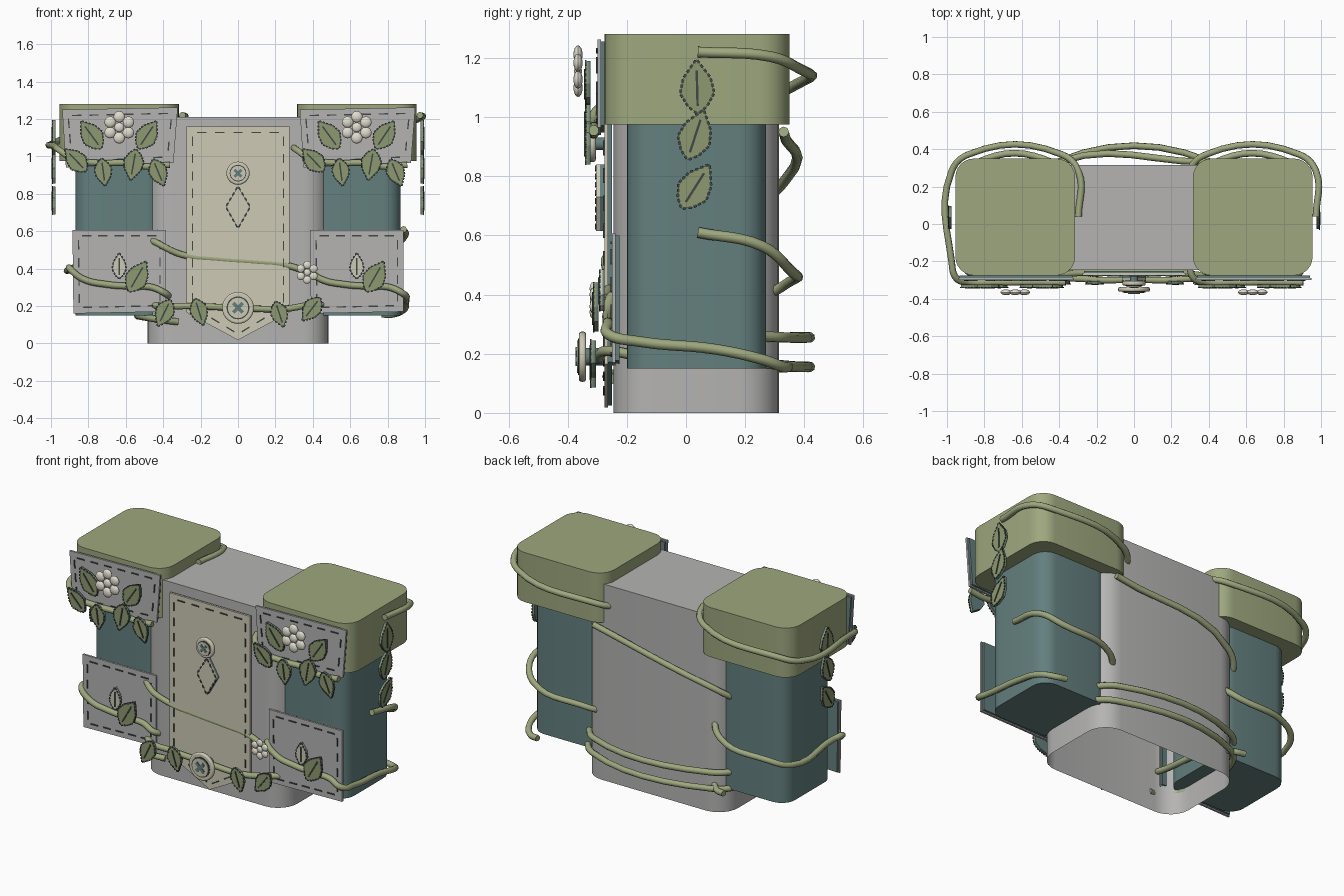
import bpy, bmesh, math
from mathutils import Matrix, Vector

if "Cube" in bpy.data.objects:
    bpy.data.objects.remove(bpy.data.objects["Cube"])


def material(name, r, g, b):
    m = bpy.data.materials.new(name)
    m.diffuse_color = (r, g, b, 1)
    m.use_nodes = True
    m.node_tree.nodes["Principled BSDF"].inputs["Base Color"].default_value = m.diffuse_color
    return m


GREY = material("grey felt", .46, .455, .45)
GREEN = material("sage green", .34, .39, .21)
LEAF = material("leaf green", .27, .315, .16)
TEAL = material("teal cloth", .125, .215, .21)
BEIGE = material("beige felt", .61, .585, .46)
CREAM = material("cream petal", .74, .72, .62)
DARK = material("dark stitch", .05, .068, .066)

# Local frames: x across, y up, z outwards
FRONT = Matrix(((1, 0, 0, 0), (0, 0, -1, 0), (0, 1, 0, 0), (0, 0, 0, 1)))
RIGHT = Matrix(((0, 0, 1, 0), (1, 0, 0, 0), (0, 1, 0, 0), (0, 0, 0, 1)))
LEFT = Matrix(((0, 0, -1, 0), (-1, 0, 0, 0), (0, 1, 0, 0), (0, 0, 0, 1)))


def finish(name, bm, mat, frame=Matrix(), smooth=True):
    bmesh.ops.recalc_face_normals(bm, faces=bm.faces)
    bm.transform(frame)
    if frame.determinant() < 0:
        bmesh.ops.reverse_faces(bm, faces=bm.faces)
    me = bpy.data.meshes.new(name)
    bm.to_mesh(me)
    bm.free()
    me.materials.append(mat)
    if smooth:
        me.shade_smooth()
        me.set_sharp_from_angle(angle=math.radians(35))
    ob = bpy.data.objects.new(name, me)
    bpy.context.collection.objects.link(ob)
    return ob


def add_prism(bm, pts, z0, z1):
    lo = [bm.verts.new((x, y, z0)) for x, y in pts]
    hi = [bm.verts.new((x, y, z1)) for x, y in pts]
    bm.faces.new(lo[::-1])
    bm.faces.new(hi)
    n = len(pts)
    for i in range(n):
        bm.faces.new((lo[i], lo[(i + 1) % n], hi[(i + 1) % n], hi[i]))


def prism(name, pts, z0, z1, mat, frame=FRONT):
    bm = bmesh.new()
    add_prism(bm, pts, z0, z1)
    return finish(name, bm, mat, frame, False)


def rounded_box(name, x0, x1, y0, y1, z0, z1, r, mat, open_bottom=False):
    pts = []
    corners = ((x1 - r, y1 - r), (x0 + r, y1 - r), (x0 + r, y0 + r), (x1 - r, y0 + r))
    for k, (cx, cy) in enumerate(corners):
        for i in range(7):
            a = math.pi / 2 * (k + i / 6)
            pts.append((cx + r * math.cos(a), cy + r * math.sin(a)))
    bm = bmesh.new()
    add_prism(bm, pts, z0, z1)
    bmesh.ops.recalc_face_normals(bm, faces=bm.faces)
    if open_bottom:
        bmesh.ops.delete(bm, geom=[f for f in bm.faces if f.normal.z < -.9], context='FACES_ONLY')
    return finish(name, bm, mat)


def inset(pts, d):
    cx = (min(p[0] for p in pts) + max(p[0] for p in pts)) / 2
    cy = (min(p[1] for p in pts) + max(p[1] for p in pts)) / 2
    move = lambda v, c: v if abs(v - c) < .01 else v - math.copysign(d, v - c)
    return [(move(x, cx), move(y, cy)) for x, y in pts]


def stitches(name, pts, z, dash, gap, width, frame=FRONT):
    """Row of little dashes along a closed outline."""
    bm = bmesh.new()
    for i, a in enumerate(pts):
        a, b = Vector(a), Vector(pts[(i + 1) % len(pts)])
        d = b - a
        count = max(1, round(d.length / (dash + gap)))
        side = Vector((-d.y, d.x)).normalized() * width / 2
        u = d.normalized() * dash / 2
        for k in range(count):
            c = a + d * (k + .5) / count
            add_prism(bm, [c - u - side, c + u - side, c + u + side, c - u + side], z, z + .005)
    finish(name, bm, DARK, frame, False)


def patch(name, pts, z0, z1, mat):
    """Felt panel on a slightly larger teal backing, stitched around."""
    mid = (z0 + z1) / 2
    prism(name + "_backing", inset(pts, -.007), z0, mid, TEAL)
    prism(name, pts, mid, z1, mat)
    stitches(name + "_stitches", inset(pts, .032), z1, .05, .045, .007)


def leaf(name, base, tip, z, mat=LEAF, frame=FRONT, ratio=.31):
    base, tip = Vector(base), Vector(tip)
    d = tip - base
    s = Vector((-d.y, d.x)) * ratio
    prof = ((.14, .55), (.38, 1), (.66, .8))
    pts = [base] + [base + d * t - s * w for t, w in prof] + [tip] + \
          [base + d * t + s * w for t, w in prof[::-1]]
    prism(name + "_backing", pts, z, z + .007, TEAL, frame)
    prism(name, pts, z + .007, z + .018, mat, frame)
    stitches(name + "_edge", pts, z + .014, .011, .007, .009, frame)
    v = s.normalized() * .004
    prism(name + "_vein", [base + d * .15 - v, base + d * .8 - v, base + d * .8 + v, base + d * .15 + v],
          z + .018, z + .022, DARK, frame)


def disc(name, x, z, r, d0, d1, mat, bevel=0):
    bm = bmesh.new()
    n = 28
    add_prism(bm, [(x + r * math.cos(2 * math.pi * i / n), z + r * math.sin(2 * math.pi * i / n))
                   for i in range(n)], d0, d1)
    ob = finish(name, bm, mat, FRONT)
    if bevel:
        m = ob.modifiers.new("round", 'BEVEL')
        m.width, m.segments, m.limit_method = bevel, 3, 'ANGLE'


def button(name, x, z, r, d):
    disc(name + "_stem", x, z, r * .35, .27, d, TEAL)
    disc(name + "_rim", x, z, r, d, d + .024, BEIGE, .009)
    disc(name + "_groove", x, z, r * .72, d + .024, d + .027, DARK)
    disc(name + "_face", x, z, r * .64, d + .027, d + .031, BEIGE)
    for k in (1, -1):
        a, w = Vector((.3, .3 * k)) * r, Vector((.08, -.08 * k)) * r
        c = Vector((x, z))
        prism(name + "_cross_thread", [c - a - w, c + a - w, c + a + w, c - a + w],
              d + .031, d + .036, TEAL)


def flower(name, x, z, r, d):
    bm = bmesh.new()
    spots = [(0, 0, .3)] + [(.64 * math.cos(i * math.pi / 3 + .52), .64 * math.sin(i * math.pi / 3 + .52), .35)
                            for i in range(6)]
    for u, v, s in spots:
        M = Matrix.Translation((x + u * r, z + v * r, d)) @ Matrix.Diagonal((1, 1, .5, 1))
        bmesh.ops.create_uvsphere(bm, u_segments=14, v_segments=8, radius=s * r, matrix=M)
    finish(name, bm, CREAM, FRONT)


def vine(name, pts, r=.018):
    cu = bpy.data.curves.new(name, 'CURVE')
    cu.dimensions = '3D'
    cu.bevel_depth, cu.bevel_resolution, cu.resolution_u = r, 2, 6
    cu.use_fill_caps = True
    sp = cu.splines.new('BEZIER')
    sp.bezier_points.add(len(pts) - 1)
    for bp, p in zip(sp.bezier_points, pts):
        bp.co = p
        bp.handle_left_type = bp.handle_right_type = 'AUTO'
    cu.materials.append(GREEN)
    bpy.context.collection.objects.link(bpy.data.objects.new(name, cu))


def around(x0, x1, y0, y1, c, zs, first=0):
    """Spiral points: right side, back, left side, front, right side ..."""
    ring = [(x1, y1 - c), (x1 - c, y1), (x0 + c, y1), (x0, y1 - c),
            (x0, y0 + c), (x0 + c, y0), (x1 - c, y0), (x1, y0 + c)]
    return [ring[(first + i) % 8] + (z,) for i, z in enumerate(zs)]


# Main body
rounded_box("main_body", -.485, .485, -.245, .315, 0, 1.21, .13, GREY, True)

# Centre panel with buttons and diamond
patch("centre_panel", [(-.275, .165), (0, .018), (.275, .165), (.275, 1.16), (-.275, 1.16)], .25, .276, BEIGE)
diamond = [(0, .615), (.065, .73), (0, .84), (-.065, .73)]
prism("centre_diamond_backing", diamond, .276, .29, TEAL)
prism("centre_diamond", diamond, .29, .305, BEIGE)
stitches("centre_diamond_edge", diamond, .302, .018, .013, .009)
button("upper_button", 0, .91, .062, .305)
button("lower_button", 0, .19, .085, .338)

# Two side towers, the second a shifted copy of the first
for side, dx in (("left", 0), ("right", 1.27)):
    sh = lambda pts: [(p[0] + dx,) + tuple(p[1:]) for p in pts]
    rounded_box(side + "_pouch", -.87 + dx, -.40 + dx, -.2, .27, .15, 1.0, .09, TEAL)
    rounded_box(side + "_cap", -.955 + dx, -.315 + dx, -.275, .35, .975, 1.28, .1, GREEN)
    patch(side + "_flap", sh([(-.92, .94), (-.345, .965), (-.322, 1.262), (-.94, 1.25)]), .275, .3, GREY)
    patch(side + "_pocket", sh([(-.88, .16), (-.385, .17), (-.385, .607), (-.885, .607)]), .225, .25, GREY)
    flower(side + "_flap_flower", -.635 + dx, 1.155, .088, .365)
    for b, t in (((-.73, 1.04), (-.84, 1.19)), ((-.535, 1.04), (-.435, 1.19)),
                 ((-.81, .92), (-.925, 1.04)), ((-.73, .99), (-.71, .84)),
                 ((-.545, 1.04), (-.575, .87)), ((-.455, .985), (-.395, .84))):
        leaf(side + "_flap_leaf", *sh([b, t]), .323)
    leaf(side + "_pocket_leaf", *sh([(-.585, .275), (-.49, .44)]), .295)
    leaf(side + "_pocket_diamond_leaf", *sh([(-.635, .345), (-.635, .485)]), .275, BEIGE, ratio=.27)
    # Vine around the cap, ending across the flap
    vine(side + "_cap_vine", sh([(-.297, .04, 1.22)] +
         around(-.975, -.297, -.29, .372, .09, [1.205, 1.17, 1.11, 1.075, 1.05]) +
         [(-.95, -.29, 1.03), (-.88, -.312, .985), (-.75, -.312, .965), (-.6, -.312, .965),
          (-.48, -.312, .945), (-.365, -.312, .955)]))
    # Vine around the pouch, across the pocket and round again
    vine(side + "_pouch_vine", sh([(-.385, .04, .61)] +
         around(-.89, -.385, -.25, .345, .09, [.565, .49, .44, .40, .40]) +
         [(-.9, -.24, .40), (-.83, -.262, .345), (-.7, -.264, .315), (-.56, -.264, .305),
          (-.46, -.264, .3), (-.385, -.262, .265), (-.372, -.15, .24), (-.375, .1, .215),
          (-.385, .26, .18), (-.44, .33, .155), (-.5, .345, .155)]))

# Vine around the body, passing behind the centre panel
vine("body_vine", around(-.5, .5, -.265, .33, .1, [.96, .95, .78, .7, .58], 0)[1:] +
     [(-.42, -.262, .53), (-.3, -.262, .475), (-.1, -.261, .45), (.1, -.261, .435),
      (.25, -.262, .42), (.37, -.275, .385)])
vine("garland_vine", [(-.32, -.25, .115)] +
     around(-.5, .5, -.262, .33, .1, [.125, .15], 5)[:1] +
     [(-.5, -.14, .14), (-.5, .23, .15), (-.4, .335, .155), (.4, .335, .16), (.5, .23, .17),
      (.5, -.14, .19), (.42, -.262, .21), (.25, -.295, .185), (0, -.298, .19), (-.25, -.295, .2),
      (-.42, -.262, .2), (-.5, -.14, .22), (-.5, .23, .25), (-.4, .335, .255), (.4, .335, .255),
      (.5, .23, .26)])
flower("garland_flower", .37, .38, .062, .315)
for b, t in (((-.36, .235), (-.43, .09)), ((-.23, .24), (-.185, .095)),
             ((.2, .225), (.245, .085)), ((.44, .245), (.345, .12))):
    leaf("garland_leaf", b, t, .305)

# Leaves hanging on both outer sides
for frame, m in ((RIGHT, 1), (LEFT, -1)):
    for b, t in (((.04, 1.01), (.035, 1.195)), ((.005, .855), (.06, 1.025)), ((-.015, .69), (.08, .84))):
        leaf("side_leaf", (b[0] * m, b[1]), (t[0] * m, t[1]), .975, LEAF, frame)
